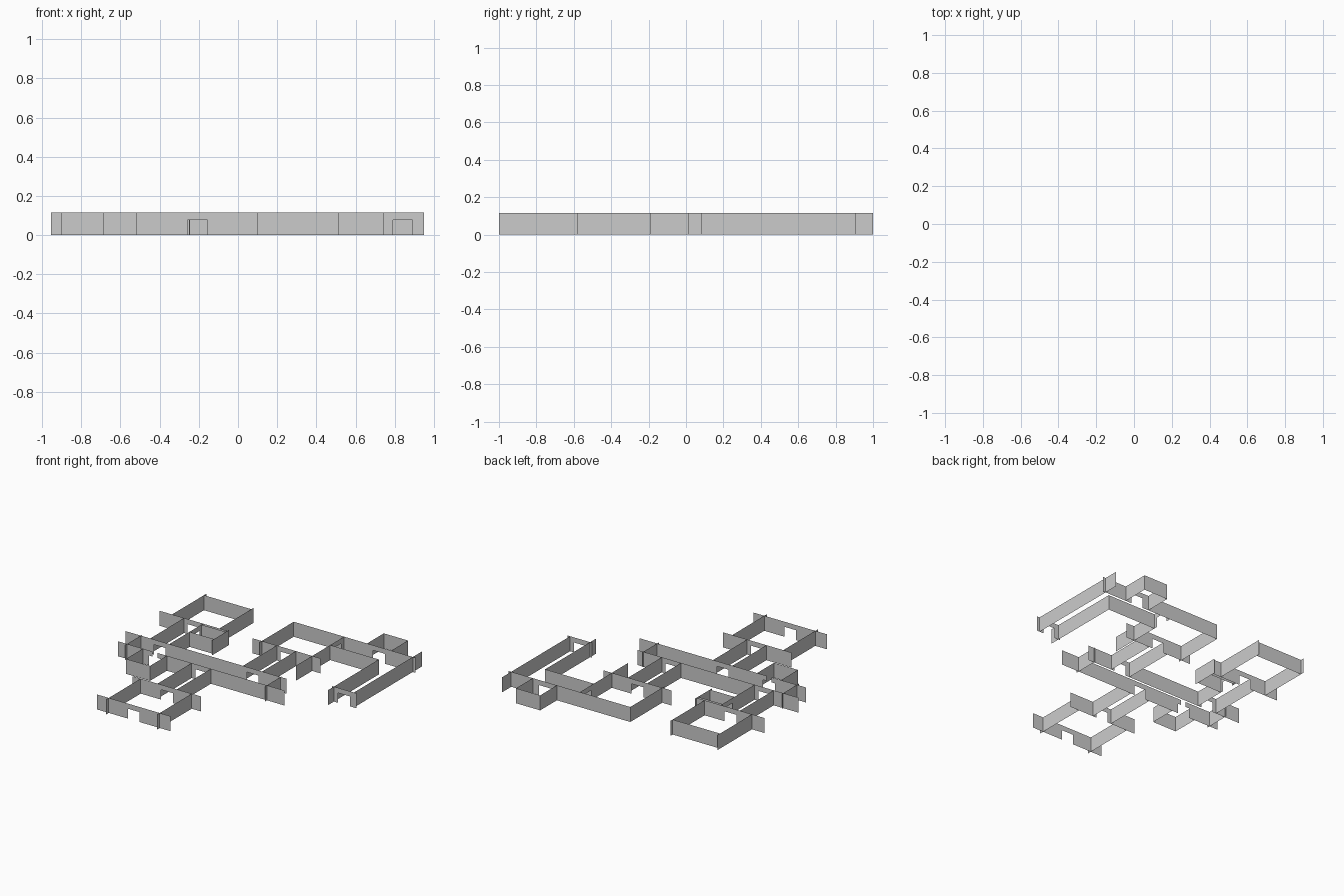
import bpy, bmesh

if "Cube" in bpy.data.objects:
    bpy.data.objects.remove(bpy.data.objects["Cube"])

H = 0.115      # wall height
DOOR = 0.076   # door opening height
W = 0.05       # half door width


def panel(bm, axis, c, a, b, z0, z1):
    """Single upright sheet: axis 'x' runs along x at y=c, 'y' runs along y at x=c."""
    pts = [(a, z0), (b, z0), (b, z1), (a, z1)]
    co = [(t, c, z) if axis == 'x' else (c, t, z) for t, z in pts]
    bm.faces.new([bm.verts.new(p) for p in co])


def build(name, walls):
    """Each wall: (axis, fixed coordinate, start, end, door centres)."""
    bm = bmesh.new()
    for axis, c, a, b, doors in walls:
        start = a
        for d in sorted(doors):
            panel(bm, axis, c, start, d - W, 0, H)
            panel(bm, axis, c, d - W, d + W, DOOR, H)   # lintel
            start = d + W
        panel(bm, axis, c, start, b, 0, H)
    me = bpy.data.meshes.new(name)
    bm.to_mesh(me)
    bm.free()
    ob = bpy.data.objects.new(name, me)
    bpy.context.collection.objects.link(ob)


# rooms
build("northwest_room", [
    ('y', -0.847, 0.41, 0.825, []), ('y', -0.445, 0.41, 0.825, []),
    ('x', 0.797, -0.847, -0.445, []), ('x', 0.41, -0.955, -0.375, [-0.664])])
build("north_room", [
    ('y', -0.085, 0.385, 0.797, []), ('x', 0.797, -0.085, 0.95, [0.64]),
    ('y', 0.343, 0.215, 0.797, [0.71]), ('x', 0.41, -0.165, 0.412, [0.125])])
build("south_room", [
    ('x', -0.58, -0.49, 0.092, [-0.197]), ('x', -0.968, -0.518, 0.103, [-0.207]),
    ('y', -0.42, -1.0, -0.58, []), ('y', 0.013, -1.0, -0.58, [])])

# passages
build("main_hall", [
    ('x', 0.0, -0.955, 0.412, [-0.664, 0.125]),
    ('y', -0.825, -0.19, 0.012, []), ('y', 0.362, -0.19, 0.012, [])])
build("northwest_passage", [
    ('y', -0.745, 0, 0.41, []), ('y', -0.583, 0, 0.41, [0.317])])
build("north_passage", [('y', 0.042, 0, 0.41, []), ('y', 0.205, 0, 0.41, [])])
build("south_passage", [('y', -0.277, -0.58, -0.167, []),
                        ('y', -0.113, -0.58, -0.167, [])])
build("east_passage", [
    ('x', 0.628, 0.343, 0.756, []), ('y', 0.756, 0.01, 0.628, []),
    ('y', 0.926, 0.083, 0.91, []), ('x', 0.083, 0.74, 0.95, [0.842])])

# small side alcoves
build("north_alcove", [('y', 0.538, 0.797, 1.0, []), ('y', 0.743, 0.797, 1.0, []),
                       ('x', 1.0, 0.538, 0.743, [])])
build("west_alcove", [('x', 0.39, -0.583, -0.375, []), ('x', 0.245, -0.583, -0.375, []),
                      ('y', -0.375, 0.22, 0.425, [])])
build("southwest_alcove", [
    ('y', -0.69, -0.372, -0.167, []), ('y', -0.487, -0.372, -0.167, []),
    ('x', -0.372, -0.69, -0.487, [])])

# hall south wall, with an open split in front of the alcove
bm = bmesh.new()
for a, b, z in [(-0.9, -0.638, 0), (-0.638, -0.61, DOOR), (-0.565, -0.538, DOOR),
                (-0.538, -0.245, 0), (-0.245, -0.145, DOOR), (-0.145, 0.512, 0)]:
    panel(bm, 'x', -0.167, a, b, z, H)
mesh = bpy.data.meshes.new("hall_south_wall")
bm.to_mesh(mesh)
bm.free()
bpy.context.collection.objects.link(bpy.data.objects.new("hall_south_wall", mesh))
